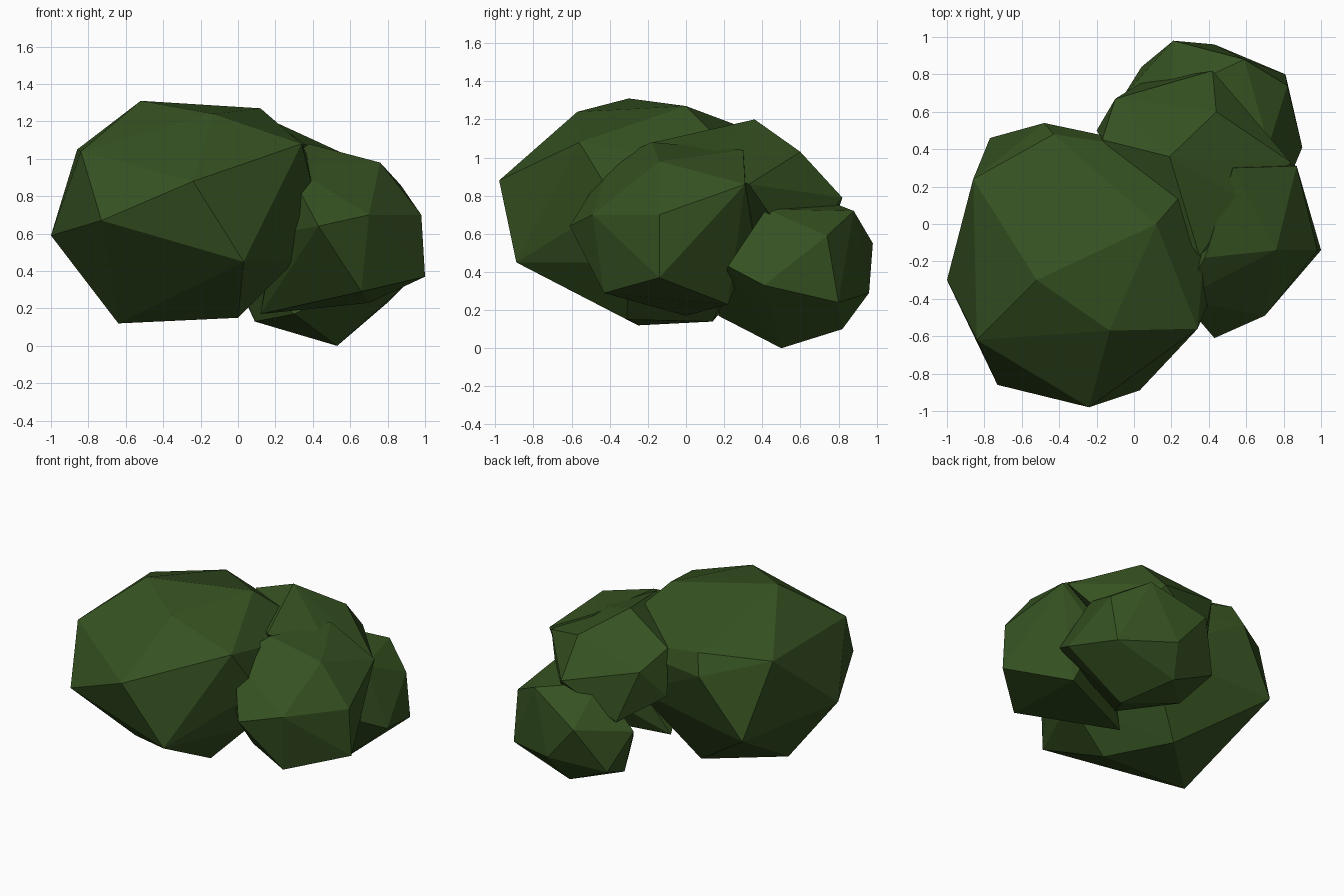
import bpy
import bmesh

# Remove the default cube only
default_cube = bpy.data.objects.get("Cube")
if default_cube:
    bpy.data.objects.remove(default_cube, do_unlink=True)


def make_material(name, colour):
    """One flat matte colour."""
    material = bpy.data.materials.new(name)
    material.use_nodes = True
    material.diffuse_color = colour
    shader = material.node_tree.nodes["Principled BSDF"]
    shader.inputs["Base Color"].default_value = colour
    shader.inputs["Roughness"].default_value = 1.0
    return material


def foliage_clump(name, corners, material):
    """Wrap a faceted convex clump around a few corner points."""
    bm = bmesh.new()
    for corner in corners:
        bm.verts.new(corner)
    hull = bmesh.ops.convex_hull(bm, input=bm.verts[:])
    unused = {item for item in hull["geom_interior"] + hull["geom_unused"]
              if isinstance(item, bmesh.types.BMVert)}
    bmesh.ops.delete(bm, geom=list(unused), context="VERTS")
    bmesh.ops.recalc_face_normals(bm, faces=bm.faces[:])

    mesh = bpy.data.meshes.new(name)
    bm.to_mesh(mesh)
    bm.free()
    mesh.materials.append(material)
    clump = bpy.data.objects.new(name, mesh)
    bpy.context.collection.objects.link(clump)


leaf_green = make_material("leaf_green", (0.036, 0.083, 0.015, 1.0))

# Largest clump: crown, waist and underside
foliage_clump("large_clump", [
    (-.52, -.3, 1.31), (.12, 0, 1.27), (-.13, -.57, 1.24),
    (.34, -.56, 1.08), (-.84, -.62, 1.04), (-.86, .24, 1.05), (-.43, .48, 1.09),
    (-.48, .54, .95), (-.24, -.98, .88), (-.73, -.86, .67), (-1, -.3, .59),
    (-.77, .46, .53), (.03, -.89, .45), (.42, -.37, .77), (.42, .35, .92),
    (.3, -.3, .45), (.15, .35, .62), (-.64, -.25, .12), (-.22, .14, .14),
    (0, -.31, .15),
], leaf_green)

# Clump on the front left
foliage_clump("front_clump", [
    (.38, -.18, 1.08), (.53, .3, 1.04), (.25, -.4, .98), (.76, -.14, .98),
    (.87, .31, .86), (.98, -.14, .7), (.7, -.49, .7), (.43, -.61, .64),
    (1, -.14, .37), (.66, -.43, .29), (.12, 0, .17), (.7, .22, .23),
    (.6, .36, .55), (.2, -.33, .6),
], leaf_green)

# Low clump at the back
foliage_clump("back_clump", [
    (.2, .7, .79), (.59, .88, .72), (.72, .42, .73), (.82, .74, .59),
    (.21, .98, .55), (-.06, .68, .5), (.82, .22, .43), (.9, .41, .33),
    (.43, .96, .29), (.81, .8, .24), (.04, .84, .24), (.3, .17, .17),
    (.09, .57, .13), (.35, .82, .1), (.53, .5, 0),
], leaf_green)

# Upper clump joining the others
foliage_clump("upper_clump", [
    (.19, .36, 1.2), (.35, -.17, 1.08), (.44, .6, 1.03), (-.17, .45, 1.04),
    (-.1, .67, .93), (.56, .14, 1.03), (.84, .33, .86), (.42, .82, .79),
    (-.2, .5, .72), (.03, .75, .57), (.6, .58, .5), (.3, .4, .4),
], leaf_green)
